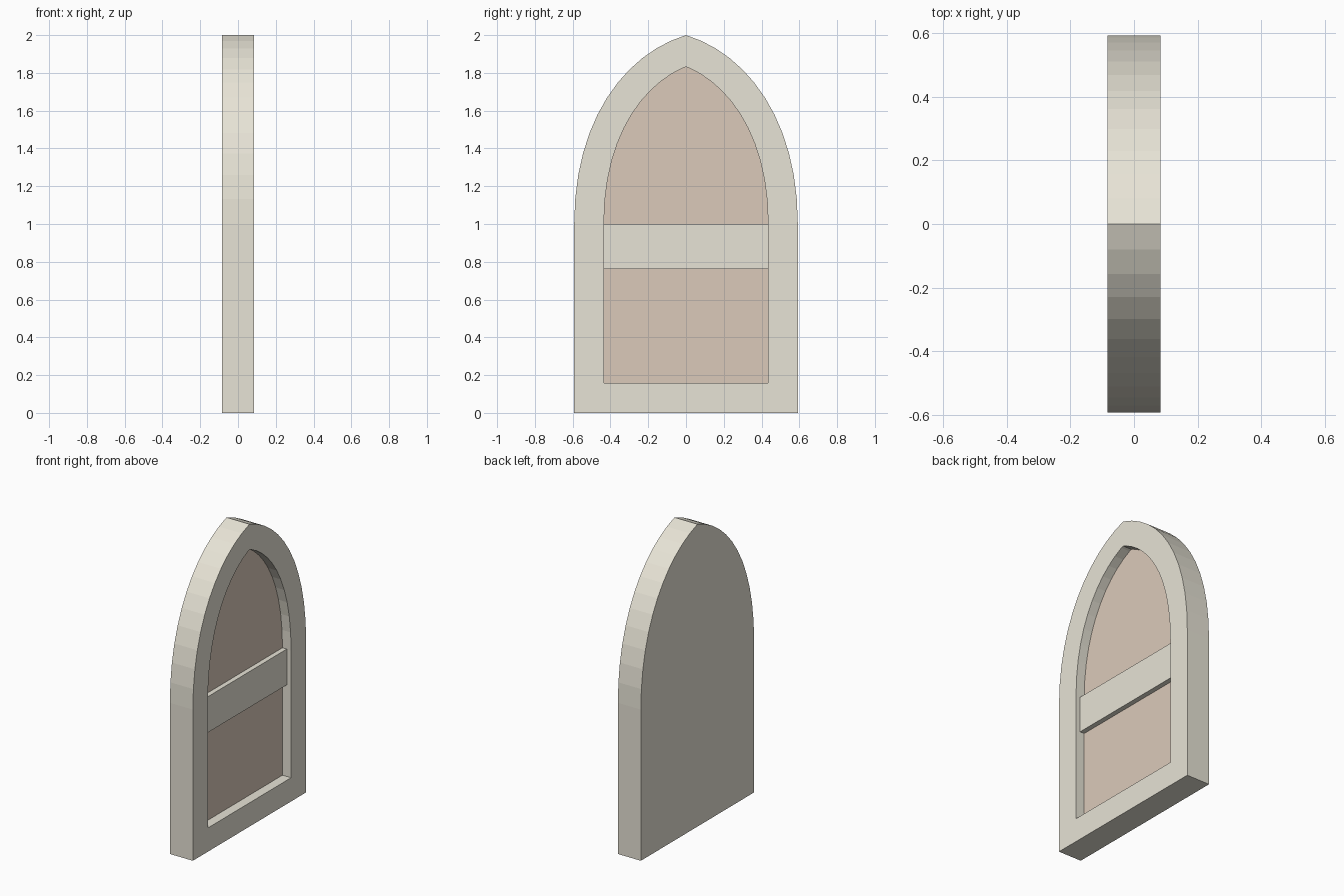
import bpy, bmesh
from mathutils import Vector

if "Cube" in bpy.data.objects:
    bpy.data.objects.remove(bpy.data.objects["Cube"])

HALF_T = 0.084      # half thickness along x
HALF_W = 0.592      # half width along y
BORDER = 0.157      # frame border width
FLOOR = 0.021       # x of the recessed panel
SEGS = 12


def material(name, rgb):
    m = bpy.data.materials.new(name)
    m.diffuse_color = (*rgb, 1)
    m.use_nodes = True
    m.node_tree.nodes["Principled BSDF"].inputs["Base Color"].default_value = m.diffuse_color
    return m


def add_object(name, bm, mats):
    bmesh.ops.recalc_face_normals(bm, faces=bm.faces[:])
    me = bpy.data.meshes.new(name)
    bm.to_mesh(me)
    bm.free()
    for m in mats:
        me.materials.append(m)
    ob = bpy.data.objects.new(name, me)
    bpy.context.collection.objects.link(ob)
    return ob


def bezier(p, t):
    s = 1 - t
    return p[0]*s**3 + p[1]*3*s*s*t + p[2]*3*s*t*t + p[3]*t**3


def arch_outline():
    """Pointed arch in (y, z), counter-clockwise."""
    ctrl = [Vector(c) for c in ((HALF_W, 1.0), (HALF_W, 1.55), (0.325, 1.901), (0, 2))]
    right = [Vector((HALF_W, 0))] + [bezier(ctrl, i / SEGS) for i in range(SEGS + 1)]
    left = [Vector((-p.x, p.y)) for p in reversed(right[:-1])]
    return right + left


def inset(pts, d):
    """Even mitred inset of a counter-clockwise outline."""
    out = []
    for i, p in enumerate(pts):
        a = (p - pts[i - 1]).normalized()
        b = (pts[(i + 1) % len(pts)] - p).normalized()
        na, nb = Vector((-a.y, a.x)), Vector((-b.y, b.x))
        out.append(p + (na + nb) * d / (1 + na.dot(nb)))
    return out


cream = material("cream", (0.80, 0.77, 0.67))
tan = material("tan", (0.71, 0.59, 0.49))

# Arched frame with solid back and recessed tan panel
outer = arch_outline()
inner = inset(outer, BORDER)
bm = bmesh.new()
loops = [[bm.verts.new((x, p.x, p.y)) for p in pts] for pts, x in (
    (outer, -HALF_T), (outer, HALF_T), (inner, HALF_T), (inner, FLOOR))]
n = len(outer)
for a, b in zip(loops, loops[1:]):
    for i in range(n):
        j = (i + 1) % n
        bm.faces.new((a[i], a[j], b[j], b[i]))
bm.faces.new(loops[0])
bm.faces.new(loops[-1]).material_index = 1
add_object("arched_frame", bm, [cream, tan])

# Cross rail standing proud of the panel
bm = bmesh.new()
bmesh.ops.create_cube(bm, size=1)
x0, x1, z0, z1 = FLOOR - 0.003, 0.053, 0.763, 1.0
bmesh.ops.scale(bm, vec=(x1 - x0, 2 * (HALF_W - BORDER), z1 - z0), verts=bm.verts[:])
bmesh.ops.translate(bm, vec=((x0 + x1) / 2, 0, (z0 + z1) / 2), verts=bm.verts[:])
add_object("cross_rail", bm, [cream])
